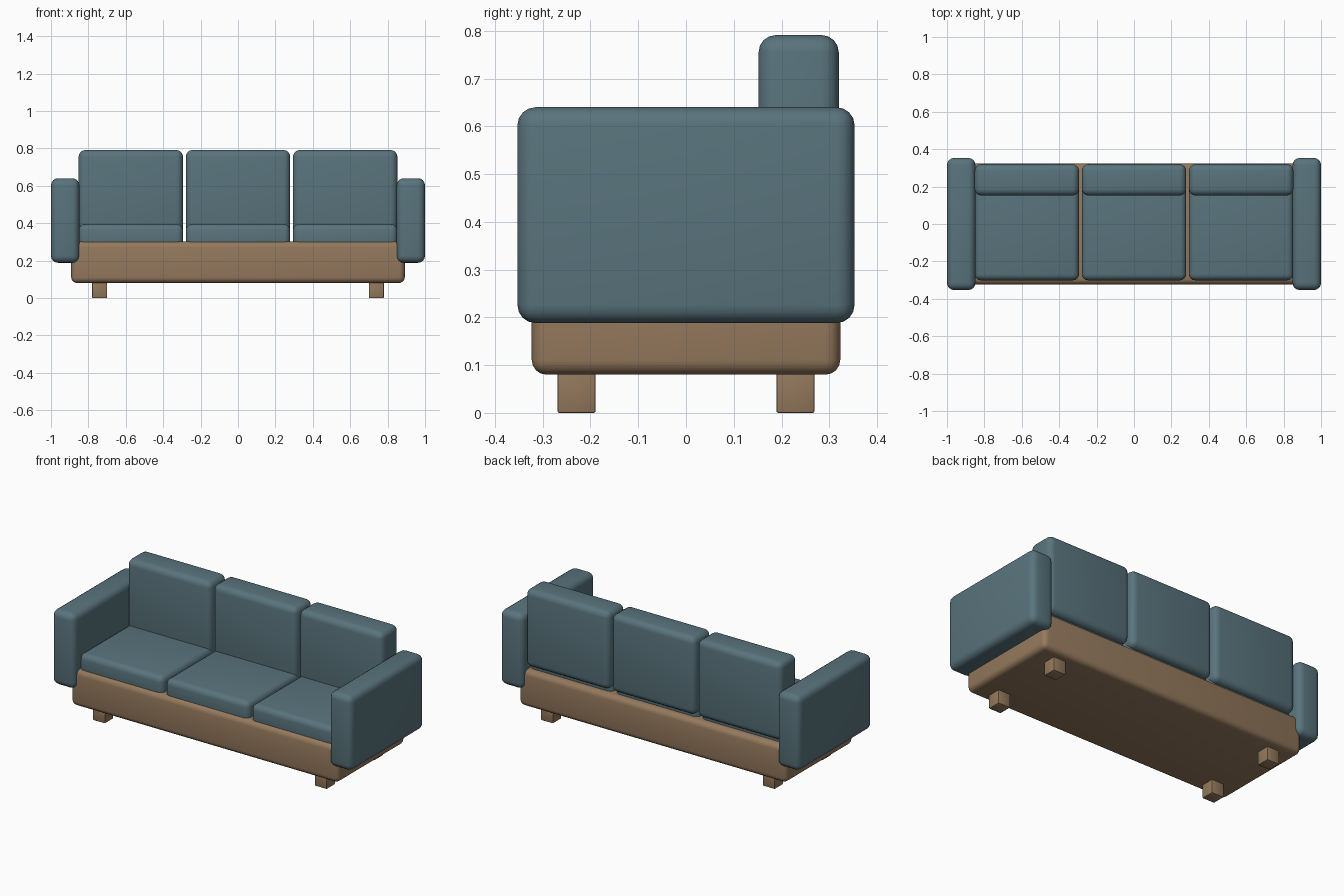
import bpy
import math

if "Cube" in bpy.data.objects:
    bpy.data.objects.remove(bpy.data.objects["Cube"])


def material(name, color):
    m = bpy.data.materials.new(name)
    m.diffuse_color = (*color, 1)
    m.use_nodes = True
    m.node_tree.nodes["Principled BSDF"].inputs["Base Color"].default_value = m.diffuse_color
    return m


fabric = material("teal_fabric", (0.10, 0.173, 0.203))
wood = material("brown_wood", (0.30, 0.192, 0.11))


def rounded_box(name, x, y, z, mat, bevel, segments=4):
    """Box between (min, max) pairs with rounded edges."""
    spans = (x, y, z)
    bpy.ops.mesh.primitive_cube_add(size=1, location=[(a + b) / 2 for a, b in spans])
    ob = bpy.context.object
    ob.name = name
    ob.scale = [b - a for a, b in spans]
    bpy.ops.object.transform_apply(location=False, rotation=False, scale=True)
    mod = ob.modifiers.new("rounding", 'BEVEL')
    mod.width = bevel
    mod.segments = segments
    bpy.ops.object.modifier_apply(modifier=mod.name)
    bpy.ops.object.shade_smooth_by_angle(angle=math.radians(35))
    ob.data.materials.append(mat)
    return ob


# Wooden base
rounded_box("base", (-0.892, 0.892), (-0.323, 0.323), (0.08, 0.302), wood, 0.031)

# Legs
for sx in (-1, 1):
    for sy in (-1, 1):
        cx, cy = sx * 0.74, sy * 0.229
        rounded_box("leg", (cx - 0.04, cx + 0.04), (cy - 0.04, cy + 0.04),
                    (0, 0.10), wood, 0.004, 2)

# Armrests
for side, cx in (("left", -0.924), ("right", 0.924)):
    rounded_box(side + "_armrest", (cx - 0.076, cx + 0.076), (-0.353, 0.353),
                (0.188, 0.64), fabric, 0.038)

# Seat and back cushions
for i in (-1, 0, 1):
    cx = i * 0.573
    span = (cx - 0.279, cx + 0.279)
    rounded_box("seat_cushion", span, (-0.301, 0.282), (0.255, 0.395), fabric, 0.033)
    rounded_box("back_cushion", span, (0.152, 0.32), (0.322, 0.791), fabric, 0.036)
